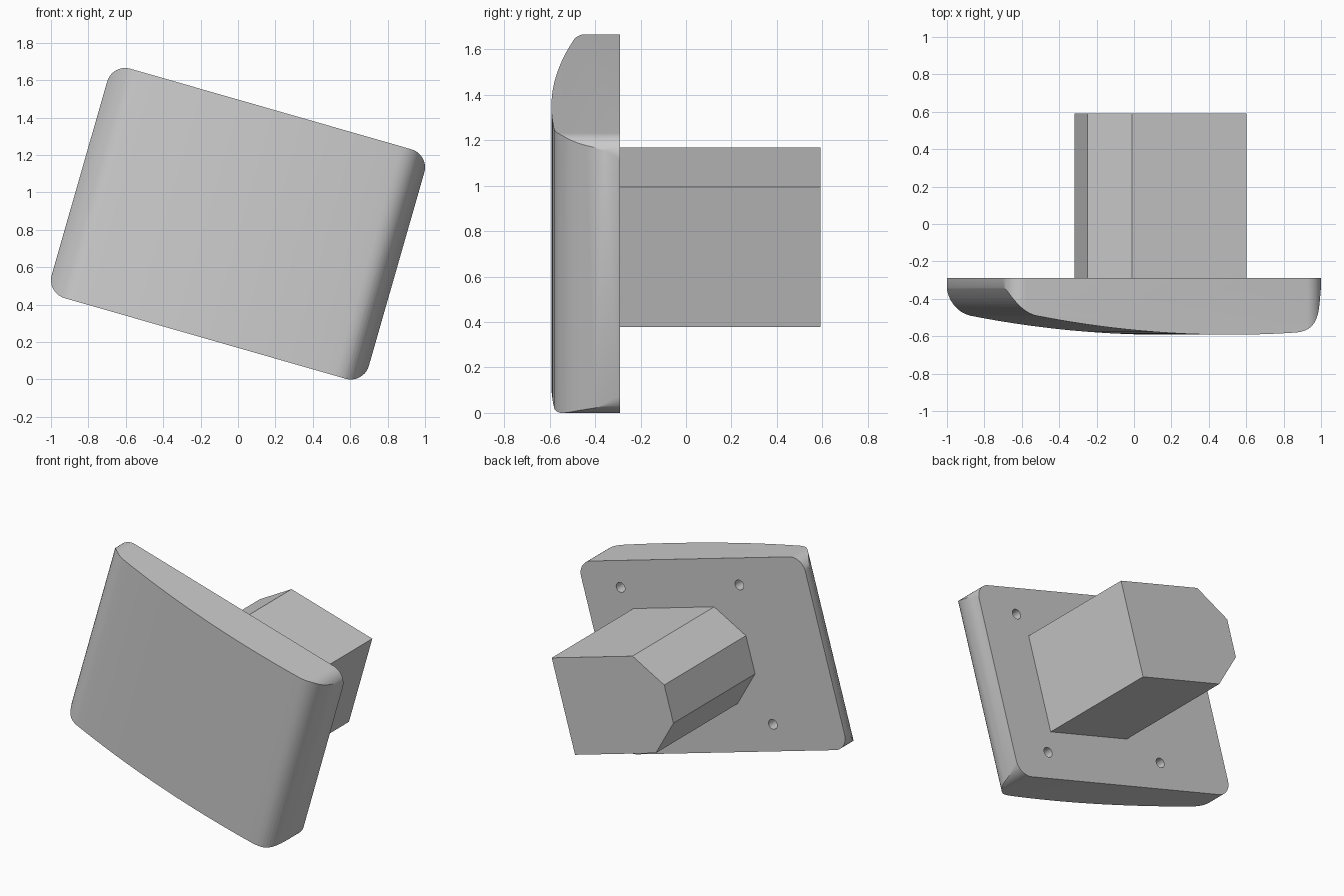
import bpy, bmesh
from math import radians, sin, cos, pi
from mathutils import Matrix

if "Cube" in bpy.data.objects:
    bpy.data.objects.remove(bpy.data.objects["Cube"])

# Everything is drawn upright in (u, y, v), then tilted about the y axis
TILT = Matrix.Translation((0, 0, 0.8325)) @ Matrix.Rotation(radians(16), 4, 'Y')
W, H, R = 0.882, 0.638, 0.10          # plate half width, half height, corner radius
BACK, FRONT, END = -0.29, -0.592, 0.592


def prism(name, pts, place, a, b):
    """Extrude a closed 2D outline from a to b; place(p, q, t) gives the 3D point."""
    bm = bmesh.new()
    lo, hi = ([bm.verts.new(place(p, q, t)) for p, q in pts] for t in (a, b))
    bm.faces.new(lo)
    bm.faces.new(hi)
    n = len(pts)
    for i in range(n):
        j = (i + 1) % n
        bm.faces.new((lo[i], lo[j], hi[j], hi[i]))
    bmesh.ops.recalc_face_normals(bm, faces=bm.faces)
    bm.transform(TILT)
    me = bpy.data.meshes.new(name)
    bm.to_mesh(me)
    bm.free()
    ob = bpy.data.objects.new(name, me)
    bpy.context.collection.objects.link(ob)
    return ob


def along_y(p, q, t):
    return (p, t, q)


def along_v(p, q, t):
    return (p, q, t)


def circle(cx, cy, r, a0, a1, n):
    return [(cx + r * cos(a0 + (a1 - a0) * i / n), cy + r * sin(a0 + (a1 - a0) * i / n))
            for i in range(n + 1)]


def bend(p0, p1, p2, n=10):
    ts = [i / n for i in range(n + 1)]
    return [tuple((1 - t) ** 2 * a + 2 * t * (1 - t) * b + t * t * c
                  for a, b, c in zip(p0, p1, p2)) for t in ts]


def boolean(ob, cutter, op):
    mod = ob.modifiers.new(op, 'BOOLEAN')
    mod.operation, mod.solver, mod.object = op, 'EXACT', cutter
    bpy.context.view_layer.objects.active = ob
    bpy.ops.object.modifier_apply(modifier=mod.name)
    bpy.data.objects.remove(cutter)


def crown(u):
    return FRONT + (u - 0.35) ** 2 / 11.4


# Front plate: rounded rectangle
outline = []
for k, (su, sv) in enumerate(((1, 1), (-1, 1), (-1, -1), (1, -1))):
    outline += circle(su * (W - R), sv * (H - R), R, k * pi / 2, (k + 1) * pi / 2, 10)
plate = prism("front_plate", outline, along_y, BACK, -0.75)

# Bowed, off-centre front with softened ends
left, right = -0.73, 0.72
profile = [(-0.95, -0.2), (-0.95, -0.335), (-0.884, -0.335)]
profile += bend((-0.876, -0.35), (-0.82, crown(-0.82) + 0.005), (left, crown(left)))
profile += [(left + (right - left) * i / 24, crown(left + (right - left) * i / 24))
            for i in range(1, 24)]
profile += bend((right, crown(right)), (0.835, crown(0.835)), (0.857, -0.44))
profile += [(0.883, BACK), (0.883, -0.2)]
boolean(plate, prism("bow_cutter", profile, along_v, -1, 1), 'INTERSECT')

# Four screw holes in the back
for u in (-0.34, 0.594):
    for v in (-0.46, 0.46):
        ring = circle(u, v, 0.033, 0, 2 * pi, 20)[:-1]
        boolean(plate, prism("hole_cutter", ring, along_y, BACK + 0.1, BACK - 0.12), 'DIFFERENCE')

# Rear block with two chamfered corners
u0, u1, h, c = -0.296, 0.533, 0.32, 0.194
block = prism("rear_block", [(u1, -h), (u1, h), (u0 + c, h), (u0, h - c),
                             (u0, c - h), (u0 + c, -h)], along_y, BACK, END)

# Smooth the curved plate, keep its rims crisp
bpy.ops.object.select_all(action='DESELECT')
plate.select_set(True)
bpy.context.view_layer.objects.active = plate
bpy.ops.object.shade_smooth_by_angle(angle=radians(30))
